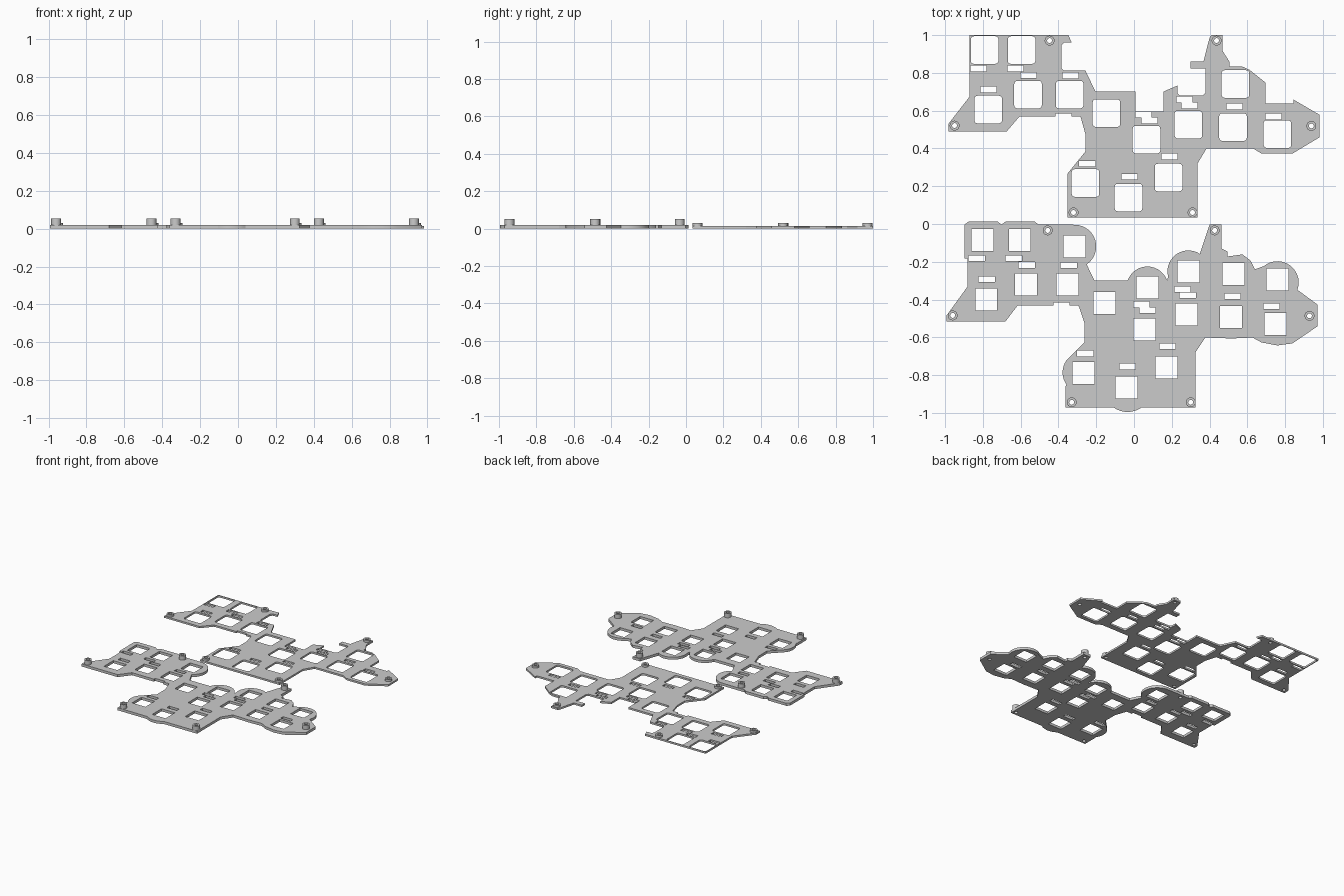
import bpy, bmesh, math

U = 0.01  # plan coordinates below are in hundredths of a unit

grey = bpy.data.materials.new("plate_grey")
grey.diffuse_color = (0.6, 0.6, 0.6, 1)


def arc(cx, cy, r, a0, a1, n=14):
    pts = []
    for i in range(n + 1):
        a = math.radians(a0 + (a1 - a0) * i / n)
        pts.append((cx + r * math.cos(a), cy + r * math.sin(a)))
    return pts


def circle(cx, cy, r, n=24):
    return arc(cx, cy, r, 0, 360, n)[:-1]


def rect(cx, cy, w, h, r=0):
    x, y = w / 2 - r, h / 2 - r
    corners = [(x, y, 0), (-x, y, 90), (-x, -y, 180), (x, -y, 270)]
    if r == 0:
        return [(cx + a, cy + b) for a, b, _ in corners]
    return [p for a, b, t in corners for p in arc(cx + a, cy + b, r, t, t + 90, 4)]


def slab(name, loops, z0, z1):
    """Fill the first loop, leave the others open, and extrude from z0 to z1."""
    cu = bpy.data.curves.new(name, 'CURVE')
    cu.dimensions = '2D'
    cu.fill_mode = 'BOTH'
    cu.extrude = (z1 - z0) / 2
    for loop in loops:
        sp = cu.splines.new('POLY')
        sp.points.add(len(loop) - 1)
        sp.use_cyclic_u = True
        for p, (x, y) in zip(sp.points, loop):
            p.co = (x * U, y * U, 0, 1)
    tmp = bpy.data.objects.new(name + "_curve", cu)
    bpy.context.collection.objects.link(tmp)
    me = bpy.data.meshes.new_from_object(
        tmp.evaluated_get(bpy.context.evaluated_depsgraph_get()))
    bpy.data.objects.remove(tmp)
    bm = bmesh.new()
    bm.from_mesh(me)
    bmesh.ops.remove_doubles(bm, verts=bm.verts, dist=1e-5)
    bmesh.ops.translate(bm, verts=bm.verts, vec=(0, 0, (z0 + z1) / 2))
    bmesh.ops.recalc_face_normals(bm, faces=bm.faces)
    bm.to_mesh(me)
    bm.free()
    me.name = name
    me.materials.clear()
    me.materials.append(grey)
    ob = bpy.data.objects.new(name, me)
    bpy.context.collection.objects.link(ob)
    bpy.ops.object.select_all(action='DESELECT')
    ob.select_set(True)
    bpy.context.view_layer.objects.active = ob
    bpy.ops.object.shade_smooth_by_angle(angle=math.radians(30))
    return ob


# Layout shared by both plates: key openings, wiring slots, screw bosses
keys = [(-79.1, 92.1), (-59.5, 92.1), (-77.2, 60.6), (-56.1, 68.5), (-34.1, 68.5),
        (-14.6, 58.7), (6.6, 44.7), (28.8, 52.6), (52.4, 51.3), (75.9, 47.6),
        (53.7, 74.1), (-25.7, 21.7), (-2.9, 14), (18.3, 24.6)]
slots = [(-82.3, 82.3), (-62.7, 82.3), (-55.8, 78.8), (-33.6, 78.6), (-77, 71.2),
         (5, 57.9), (8.2, 54.8), (26.7, 65.9), (29.4, 62.7), (53.2, 62.2),
         (73.8, 56.9), (-24.8, 31.9), (-2.4, 25.1), (18.8, 35.7)]
bosses = [(-44.7, 97.1), (-95, 52.1), (43.7, 97.1), (93.9, 51.9), (-32, 6.1), (31, 6.1)]

# Back plate outline, with open notches where keys run off the edge
back_outline = [
    (-87, 100), (-34.7, 100), (-33, 96), (-37, 96), (-38.4, 94.5), (-38.4, 82.6),
    (-37, 81.2), (-25.7, 81.2), (-20.4, 70.1), (0.8, 70.1), (0.8, 59.6), (15.6, 59.6),
    (15.6, 70.1), (23, 73.3), (23, 69.2), (24.2, 68), (36.4, 68), (37.8, 69.4),
    (37.8, 82.3), (29.9, 82.3), (29.9, 86), (36.8, 86), (40, 98.7), (41, 100),
    (46.8, 100), (46.8, 91.8), (50.5, 86), (50.5, 83.3), (57.4, 83.3), (61.2, 81.6),
    (69.6, 74.9), (69.6, 63.8), (84.4, 63.8), (84.4, 65.9), (98.1, 57.9), (98.1, 45.8),
    (83.9, 37.3), (67.5, 37.3), (63.2, 39.9), (38.4, 39.9), (33.6, 32), (33.6, 3.4),
    (-35.2, 3.4), (-35.2, 26.7), (-25.7, 38.4), (-25.7, 47.4), (-28.3, 56.9),
    (-33.1, 56.9), (-33.1, 58.5), (-41.5, 58.5), (-41.5, 56.9), (-60.6, 56.9),
    (-67.5, 48.9), (-98.1, 48.9), (-98.1, 53.2), (-87, 67.5)]

# Front plate outline, with rounded lobes around the outer keys
front_outline = (
    [(-89.7, -18.3), (-89.7, -0.3), (-87.6, 1.3), (-72.2, 1.3), (-70.1, -0.3),
     (-68, 1.3), (-52.6, 1.3), (-50.5, -0.3)]
    + arc(-31.5, -11.9, 11.5, 90, -56)
    + [(-20.9, -29.9)]
    + arc(7.1, -33.6, 11.1, 160, 20)
    + arc(28.8, -25.1, 11.1, 195, 57)
    + [(40, -0.3), (46.3, -0.3), (46.3, -13), (49.5, -14.6), (49.5, -17.2),
       (57.4, -16.1), (61.6, -19.3), (64, -24)]
    + arc(75.9, -31, 11.3, 130, -20)
    + [(97.1, -42.6), (97.1, -54.2), (83.9, -63.2), (75.9, -64.3), (67.5, -62.7),
       (62.7, -60.1), (51.6, -60.6), (37.8, -60.1), (32.5, -68), (32.5, -97.1)]
    + arc(-3.4, -86.8, 12.7, -55, -125)
    + [(-36.2, -97.1), (-36.2, -86)]
    + arc(-26.7, -78.6, 11.1, 215, 145)
    + [(-26.2, -62.7), (-26.2, -52.6), (-29.4, -43.1), (-34.1, -43.1), (-34.1, -41.5),
       (-42.6, -41.5), (-42.6, -43.1), (-61.6, -43.1), (-68, -51.6), (-99.2, -51.6),
       (-99.2, -48.4), (-88.1, -33.1), (-88.1, -18.3)])
front_extra_keys = [(-31.5, -11.9), (7.1, -33.6), (28.8, -25.1), (75.9, -29.4)]


def build(name, outline, dx, dy, extra, key_size, key_r, z_top, boss_top):
    def moved(pts):
        return [(x + dx, y + dy) for x, y in pts]
    loops = [outline]
    loops += [rect(x, y, key_size, key_size, key_r) for x, y in moved(keys) + extra]
    loops += [rect(x, y, 8.6, 3) for x, y in moved(slots)]
    loops += [circle(x, y, 1.3) for x, y in moved(bosses)]
    slab(name + "_plate", loops, 0, z_top)
    for i, (x, y) in enumerate(moved(bosses)):
        slab(f"{name}_screw_boss_{i + 1}", [circle(x, y, 2.6), circle(x, y, 1.3)],
             z_top, boss_top)


build("back", back_outline, 0, 0, [], 14.6, 1.6, 0.014, 0.03)
build("front", front_outline, -1, -100.5, front_extra_keys, 11.6, 0, 0.02, 0.053)
